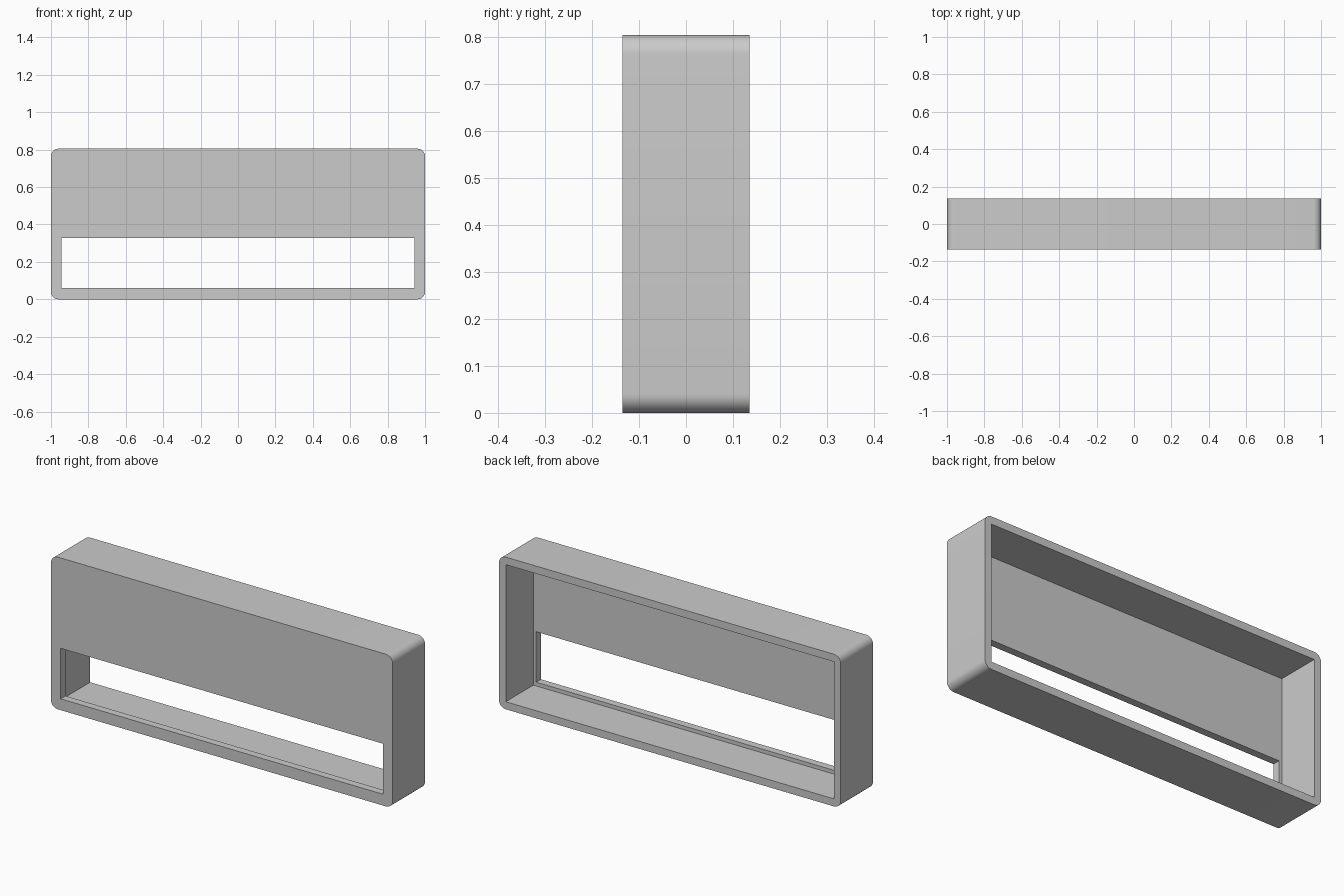
import bpy
import math
from mathutils import Vector

W, D, H = 2.0, 0.27, 0.805      # overall size
WALL, FRONT, RADIUS = 0.04, 0.04, 0.04

old = bpy.data.objects.get("Cube")
if old:
    bpy.data.objects.remove(old, do_unlink=True)

grey = bpy.data.materials.new("plain grey")
grey.use_nodes = True
colour = (0.6, 0.6, 0.6, 1.0)
grey.diffuse_color = colour
grey.node_tree.nodes["Principled BSDF"].inputs["Base Color"].default_value = colour


def box(name, low, high):
    low, high = Vector(low), Vector(high)
    bpy.ops.mesh.primitive_cube_add(size=1, location=(low + high) / 2)
    obj = bpy.context.object
    obj.name = name
    obj.scale = high - low
    bpy.ops.object.transform_apply(location=True, rotation=False, scale=True)
    obj.data.materials.append(grey)
    return obj


# Outer housing, with the four edges along the depth rounded
housing = box("housing", (-W / 2, -D / 2, 0), (W / 2, D / 2, H))
weights = housing.data.attributes.new("bevel_weight_edge", "FLOAT", "EDGE")
for edge in housing.data.edges:
    a, b = (housing.data.vertices[i].co for i in edge.vertices)
    weights.data[edge.index].value = float(abs(a.y - b.y) > D / 2)
bevel = housing.modifiers.new("round corners", "BEVEL")
bevel.limit_method = "WEIGHT"
bevel.width = RADIUS
bevel.segments = 10

# Hollow open at the back, and window slot through the front
hollow = box("hollow_cutter", (-W / 2 + WALL, -D / 2 + FRONT, WALL),
             (W / 2 - WALL, D, H - WALL))
window = box("window_cutter", (-0.943, -D, 0.06), (0.943, 0, 0.327))
for cutter in (hollow, window):
    cut = housing.modifiers.new(cutter.name, "BOOLEAN")
    cut.operation = "DIFFERENCE"
    cut.solver = "EXACT"
    cut.object = cutter

# Bake the cuts and drop the cutters
bpy.ops.object.select_all(action="DESELECT")
bpy.context.view_layer.objects.active = housing
housing.select_set(True)
for name in [m.name for m in housing.modifiers]:
    bpy.ops.object.modifier_apply(modifier=name)
for cutter in (hollow, window):
    bpy.data.objects.remove(cutter, do_unlink=True)

bpy.ops.object.shade_smooth_by_angle(angle=math.radians(30))
